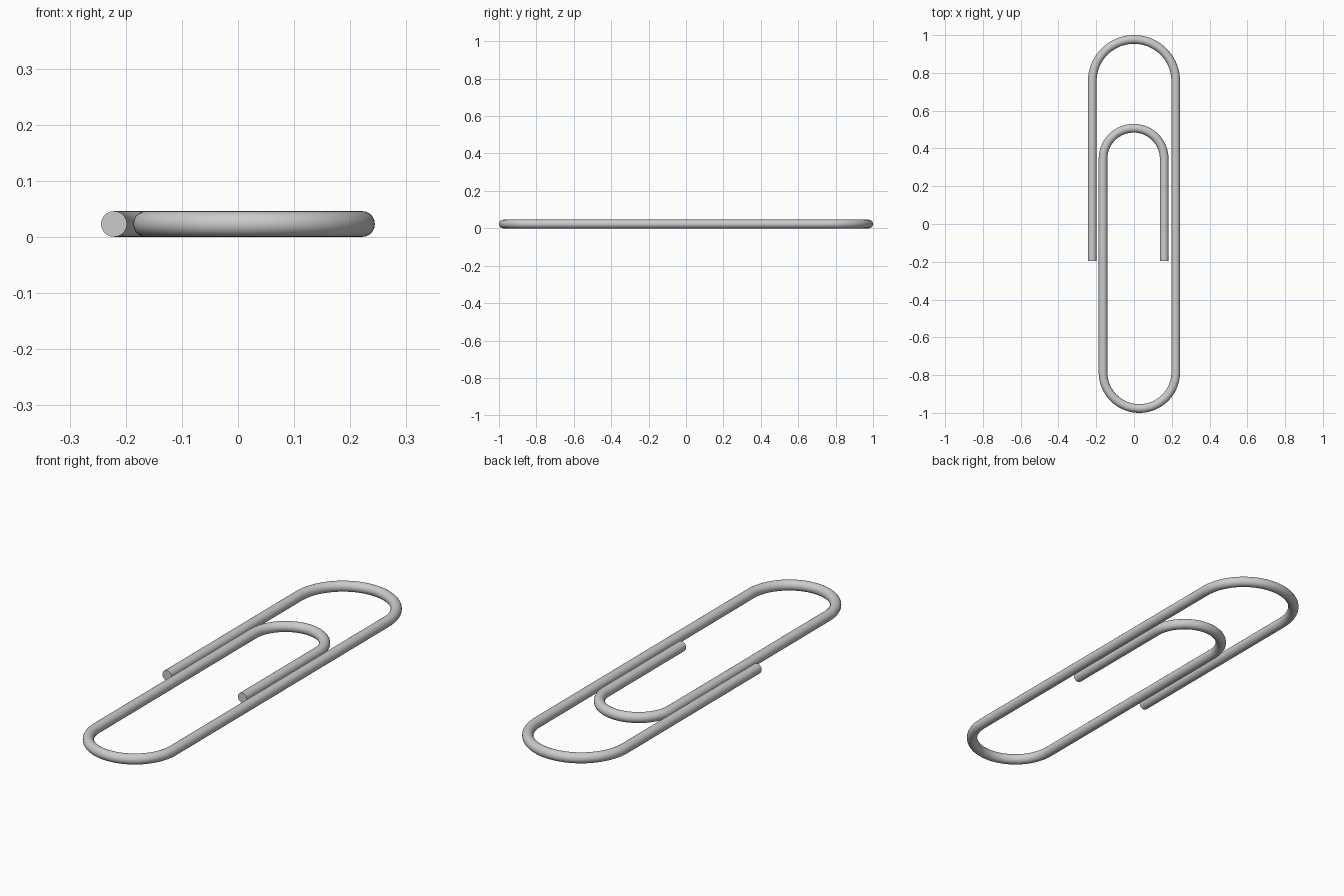
import bpy
import math

if "Cube" in bpy.data.objects:
    bpy.data.objects.remove(bpy.data.objects["Cube"])

R = 0.023          # wire radius
END_Y = -0.197     # both loose ends stop here
LEFT, RIGHT = -0.221, 0.221
IN_LEFT, IN_RIGHT = -0.164, 0.160


def bend(x0, x1, tip_y, up, steps=36):
    """Half-circle from x0 to x1 whose centreline peaks at tip_y."""
    r, cx = abs(x1 - x0) / 2, (x0 + x1) / 2
    cy = tip_y - up * r
    return [(cx + (x0 - cx) * math.cos(math.pi * i / steps),
             cy + up * r * math.sin(math.pi * i / steps), R)
            for i in range(steps + 1)]


# Wire centreline: outer end, top bend, bottom bend, inner bend, inner end
path = [(LEFT, END_Y, R)]
path += bend(LEFT, RIGHT, 1 - R, 1)
path += bend(RIGHT, IN_LEFT, -1 + R, -1)
path += bend(IN_LEFT, IN_RIGHT, 0.53 - R, 1)
path += [(IN_RIGHT, END_Y, R)]

# Round wire swept along the centreline with flat cut ends
curve = bpy.data.curves.new("wire", "CURVE")
curve.dimensions = "3D"
curve.bevel_depth = R
curve.bevel_resolution = 8
curve.use_fill_caps = True
spline = curve.splines.new("POLY")
spline.points.add(len(path) - 1)
for point, co in zip(spline.points, path):
    point.co = (*co, 1)

clip = bpy.data.objects.new("paper_clip_wire", curve)
bpy.context.collection.objects.link(clip)
bpy.context.view_layer.objects.active = clip
clip.select_set(True)
bpy.ops.object.convert(target="MESH")

# Weld the caps to the tube, then shade smooth with crisp ends
clip = bpy.context.object
weld = clip.modifiers.new("weld", "WELD")
weld.merge_threshold = 0.0001
bpy.ops.object.modifier_apply(modifier=weld.name)
bpy.ops.object.shade_smooth_by_angle(angle=math.radians(40))
